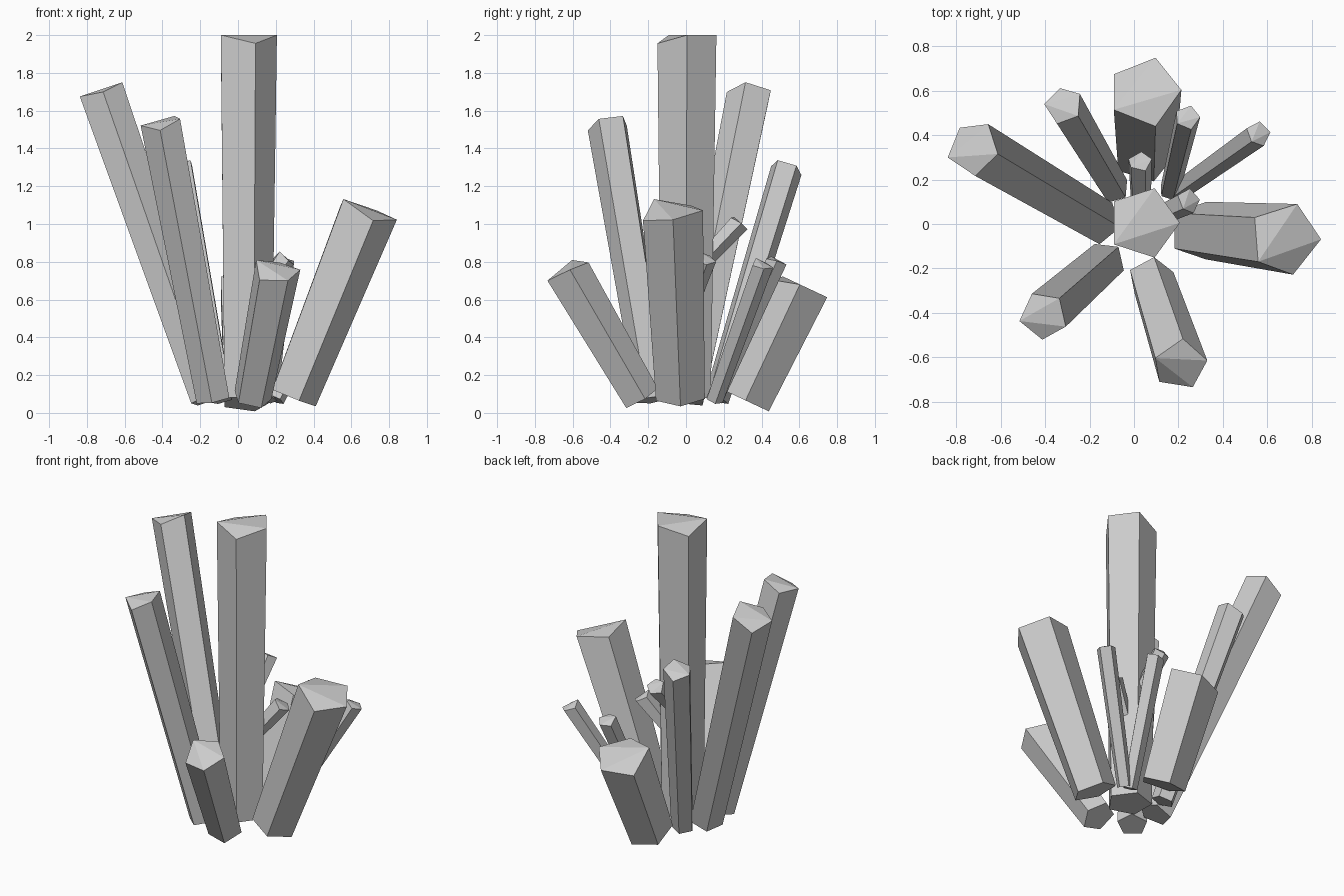
import bpy, bmesh
from math import sin, cos, radians, tau
from mathutils import Vector

if "Cube" in bpy.data.objects:
    bpy.data.objects.remove(bpy.data.objects["Cube"])

SIDES = 5
CHIPPED = (2, 4)   # cap corners that sit lower than the rest


def crystal(name, base, tip, r_base, r_tip, roll=0):
    """Five-sided shaft from base to tip, widening upward, two cap corners folded down."""
    base, tip = Vector(base), Vector(tip)
    turn = Vector((0, 0, 1)).rotation_difference(tip - base)
    bm = bmesh.new()

    def ring(centre, r, chips=()):
        out = []
        for i in range(SIDES):
            a = radians(roll) + tau * i / SIDES
            drop = -0.27 * r if i in chips else 0
            out.append(bm.verts.new(centre + turn @ Vector((r * cos(a), r * sin(a), drop))))
        return out

    low, top = ring(base, r_base), ring(tip, r_tip, CHIPPED)
    bm.faces.new(low[::-1])
    for i in range(SIDES):
        j = (i + 1) % SIDES
        bm.faces.new((low[i], low[j], top[j], top[i]))
    # cap: one high triangle with a folded-down facet on two of its edges
    for tri in ((0, 1, 3), (1, 2, 3), (3, 4, 0)):
        bm.faces.new([top[k] for k in tri])
    bmesh.ops.recalc_face_normals(bm, faces=bm.faces[:])
    mesh = bpy.data.meshes.new(name)
    bm.to_mesh(mesh)
    bm.free()
    bpy.context.collection.objects.link(bpy.data.objects.new(name, mesh))


# main shaft
crystal("centre_crystal", (.04, 0, .08), (.042, .005, 2.0), .138, .164)
# large leaning crystals
crystal("right_crystal", (.285, -.03, .085), (.685, -.07, 1.085), .136, .168)
crystal("back_crystal", (.045, .315, .066), (.045, .603, .68), .143, .168)
crystal("front_crystal", (.075, -.24, .08), (.207, -.642, .765), .105, .126, -60)
crystal("front_left_crystal", (-.13, -.17, .07), (-.408, -.415, 1.545), .093, .112, -24)
crystal("left_crystal", (-.155, .01, .075), (-.725, .345, 1.705), .103, .125, -16)
# slim crystals at the back
crystal("back_left_crystal", (-.09, .16, .07), (-.317, .537, 1.31), .07, .088, -39)
crystal("back_right_crystal", (.20, .15, .07), (.562, .407, .79), .047, .058, 10)
crystal("slim_back_crystal", (.16, .15, .07), (.24, .482, .81), .047, .058, 0)
# small shoots growing out of the main shaft
crystal("upper_shoot", (.03, .03, .74), (.025, .285, 1.01), .045, .056, 10)
crystal("side_shoot", (.09, .03, .60), (.25, .105, .82), .046, .058, 10)
